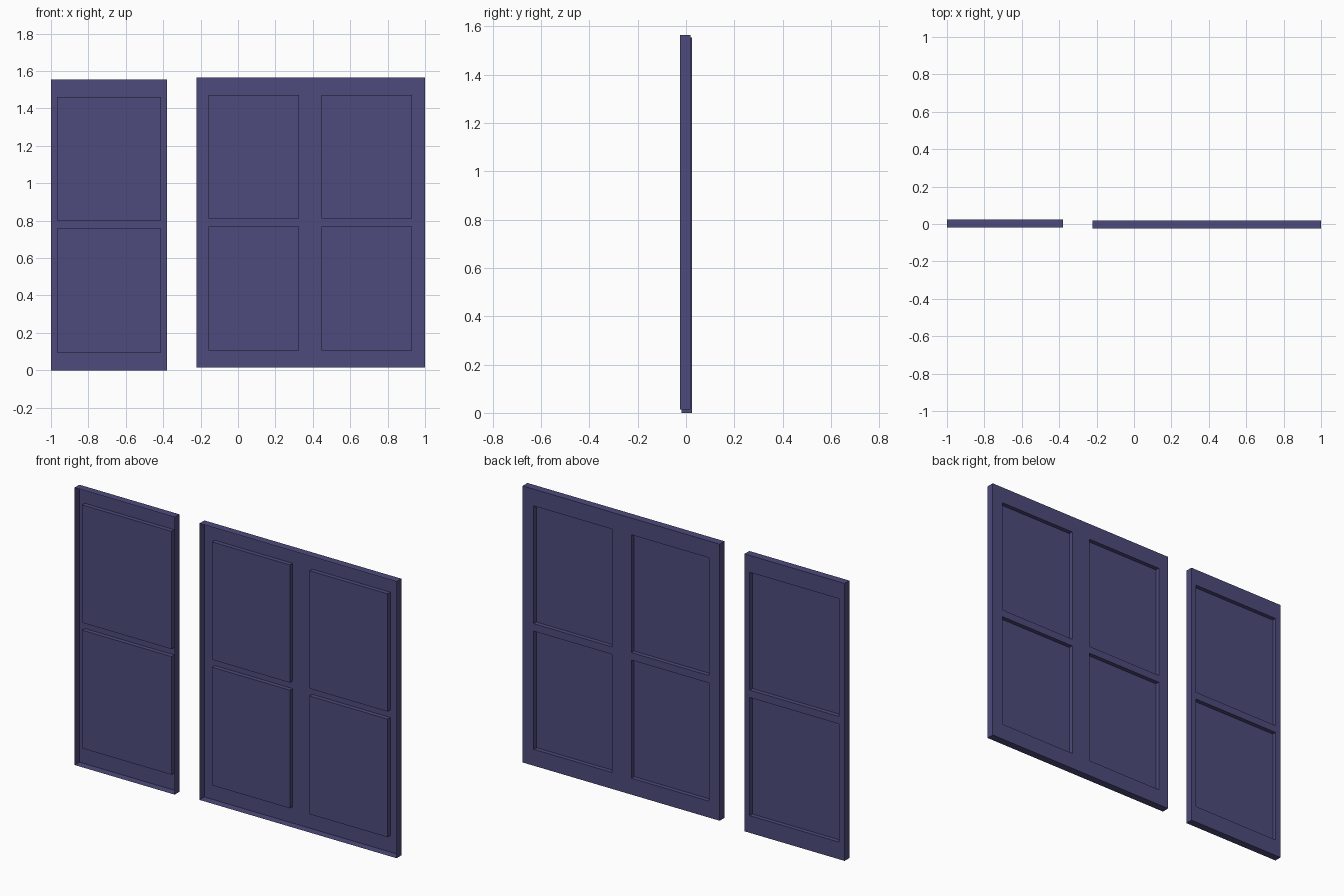
import bpy, bmesh

if "Cube" in bpy.data.objects:
    bpy.data.objects.remove(bpy.data.objects["Cube"])

mat = bpy.data.materials.new("indigo_paint")
mat.diffuse_color = (0.075, 0.07, 0.20, 1)
mat.use_nodes = True
mat.node_tree.nodes["Principled BSDF"].inputs["Base Color"].default_value = mat.diffuse_color


def shutter(name, xs, zs, front, back, recess):
    """Open-fronted pressed panel: flat back, sunken fields, walls running forward."""
    bm = bmesh.new()
    # back sheet as a grid; odd/odd cells are the fields
    v = [[bm.verts.new((x, back, z)) for x in xs] for z in zs]
    fields = []
    for j in range(len(zs) - 1):
        for i in range(len(xs) - 1):
            f = bm.faces.new((v[j][i], v[j + 1][i], v[j + 1][i + 1], v[j][i + 1]))
            if i % 2 and j % 2:
                fields.append(f)
    # outer walls, leaving the front open
    rim = [e for e in bm.edges if e.is_boundary]
    ext = bmesh.ops.extrude_edge_only(bm, edges=rim)["geom"]
    for w in ext:
        if isinstance(w, bmesh.types.BMVert):
            w.co.y = front
    # sunken fields
    for f in fields:
        top = bmesh.ops.extrude_face_region(bm, geom=[f])["geom"]
        bmesh.ops.translate(bm, vec=(0, -recess, 0),
                            verts=[w for w in top if isinstance(w, bmesh.types.BMVert)])
        bmesh.ops.delete(bm, geom=[f] if f.is_valid else [], context='FACES_ONLY')
    bmesh.ops.recalc_face_normals(bm, faces=bm.faces)
    # make the back sheet face +y
    bm.faces.ensure_lookup_table()
    sheet = [f for f in bm.faces if abs(f.calc_center_median().y - back) < 1e-5]
    if sheet[0].normal.y < 0:
        bmesh.ops.reverse_faces(bm, faces=bm.faces)
    me = bpy.data.meshes.new(name)
    bm.to_mesh(me)
    bm.free()
    me.materials.append(mat)
    ob = bpy.data.objects.new(name, me)
    bpy.context.collection.objects.link(ob)


# narrow single-column panel and wide double-column panel
shutter("narrow_panel", [-1, -0.967, -0.412, -0.38],
        [0, 0.096, 0.758, 0.80, 1.46, 1.555], -0.018, 0.024, 0.024)
shutter("wide_panel", [-0.222, -0.157, 0.325, 0.446, 0.931, 1],
        [0.015, 0.107, 0.769, 0.811, 1.471, 1.565], -0.024, 0.019, 0.024)
